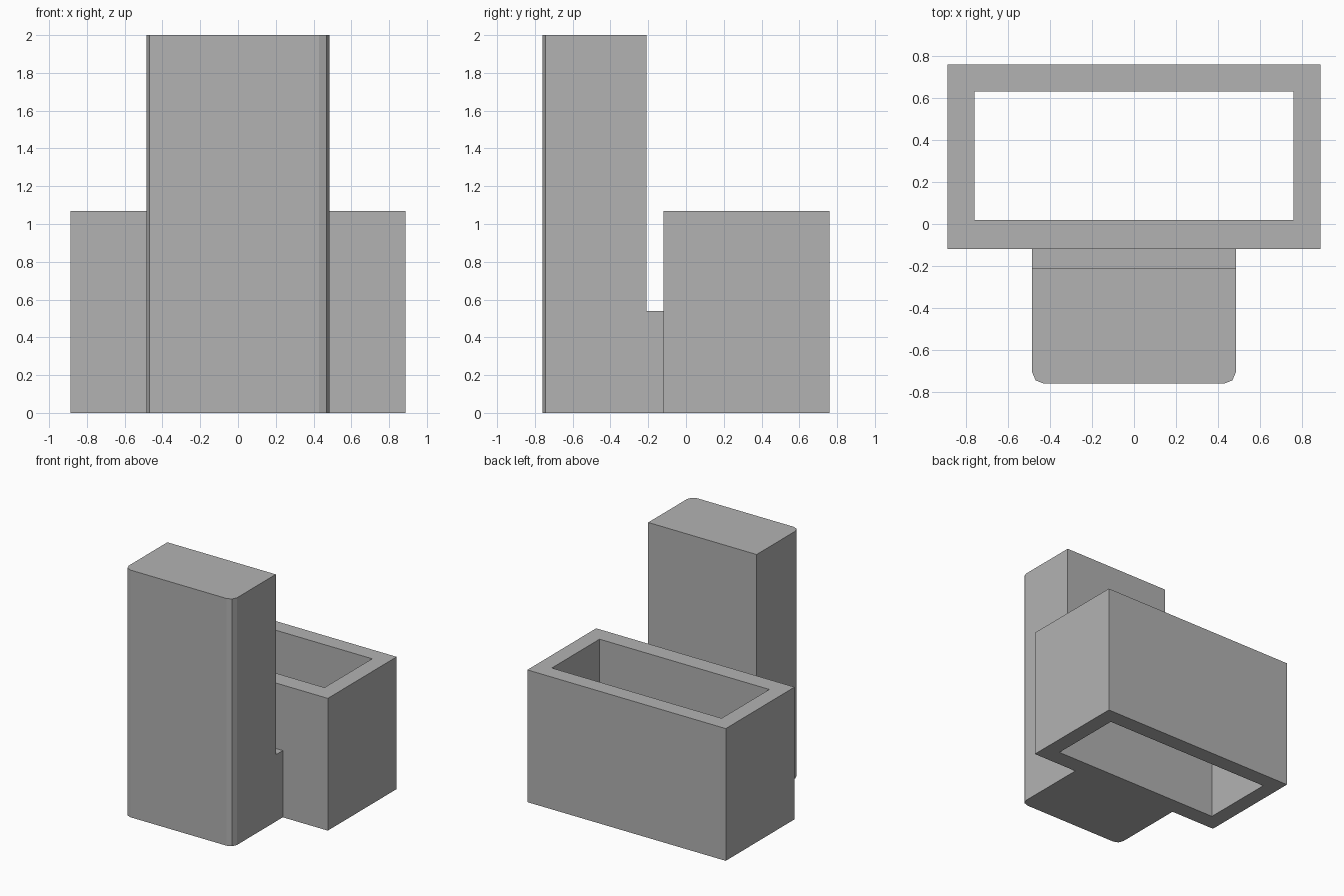
import bpy
import bmesh
from mathutils import Vector

cube = bpy.data.objects.get("Cube")
if cube:
    bpy.data.objects.remove(cube, do_unlink=True)

# Single flat grey
grey = bpy.data.materials.new("plain_grey")
grey.use_nodes = True
colour = (0.448, 0.448, 0.448, 1)
grey.diffuse_color = colour
grey.node_tree.nodes["Principled BSDF"].inputs["Base Color"].default_value = colour


def extrude(bm, faces, offset):
    """Give flat faces thickness along the offset."""
    result = bmesh.ops.extrude_face_region(bm, geom=faces, use_keep_orig=True)
    moved = [g for g in result["geom"] if isinstance(g, bmesh.types.BMVert)]
    bmesh.ops.translate(bm, verts=moved, vec=Vector(offset))
    bmesh.ops.recalc_face_normals(bm, faces=bm.faces)


def finish(bm, name):
    mesh = bpy.data.meshes.new(name)
    bm.to_mesh(mesh)
    bm.free()
    mesh.materials.append(grey)
    obj = bpy.data.objects.new(name, mesh)
    bpy.context.collection.objects.link(obj)
    return obj


def rectangle(bm, half_width, front, back):
    corners = [(-half_width, front), (half_width, front),
               (half_width, back), (-half_width, back)]
    return [bm.verts.new((x, y, 0)) for x, y in corners]


# Rectangular sleeve, open at top and bottom
bm = bmesh.new()
outer = rectangle(bm, 0.888, -0.12, 0.76)
inner = rectangle(bm, 0.76, 0.02, 0.63)
ring = [bm.faces.new((outer[i], outer[(i + 1) % 4], inner[(i + 1) % 4], inner[i]))
        for i in range(4)]
extrude(bm, ring, (0, 0, 1.07))
# Merge the mitred rim quads' seams into clean flat rings
finish(bm, "rectangular_sleeve")

# Tall post with a low connecting step, as one L-shaped side profile
bm = bmesh.new()
front, post_back, step_back = -0.76, -0.21, -0.12
step_top, post_top, half = 0.54, 2.0, 0.485
profile = [(front, 0), (step_back, 0), (step_back, step_top),
           (post_back, step_top), (post_back, post_top), (front, post_top)]
side = bm.faces.new([bm.verts.new((-half, y, z)) for y, z in profile])
extrude(bm, [side], (2 * half, 0, 0))

# Rounded vertical front corners
corners = [e for e in bm.edges
           if all(abs(v.co.y - front) < 0.001 for v in e.verts)
           and abs(e.verts[0].co.x - e.verts[1].co.x) < 0.001]
bmesh.ops.bevel(bm, geom=corners, offset=0.055, segments=2, profile=0.5,
                affect='EDGES')
finish(bm, "post_with_step")
